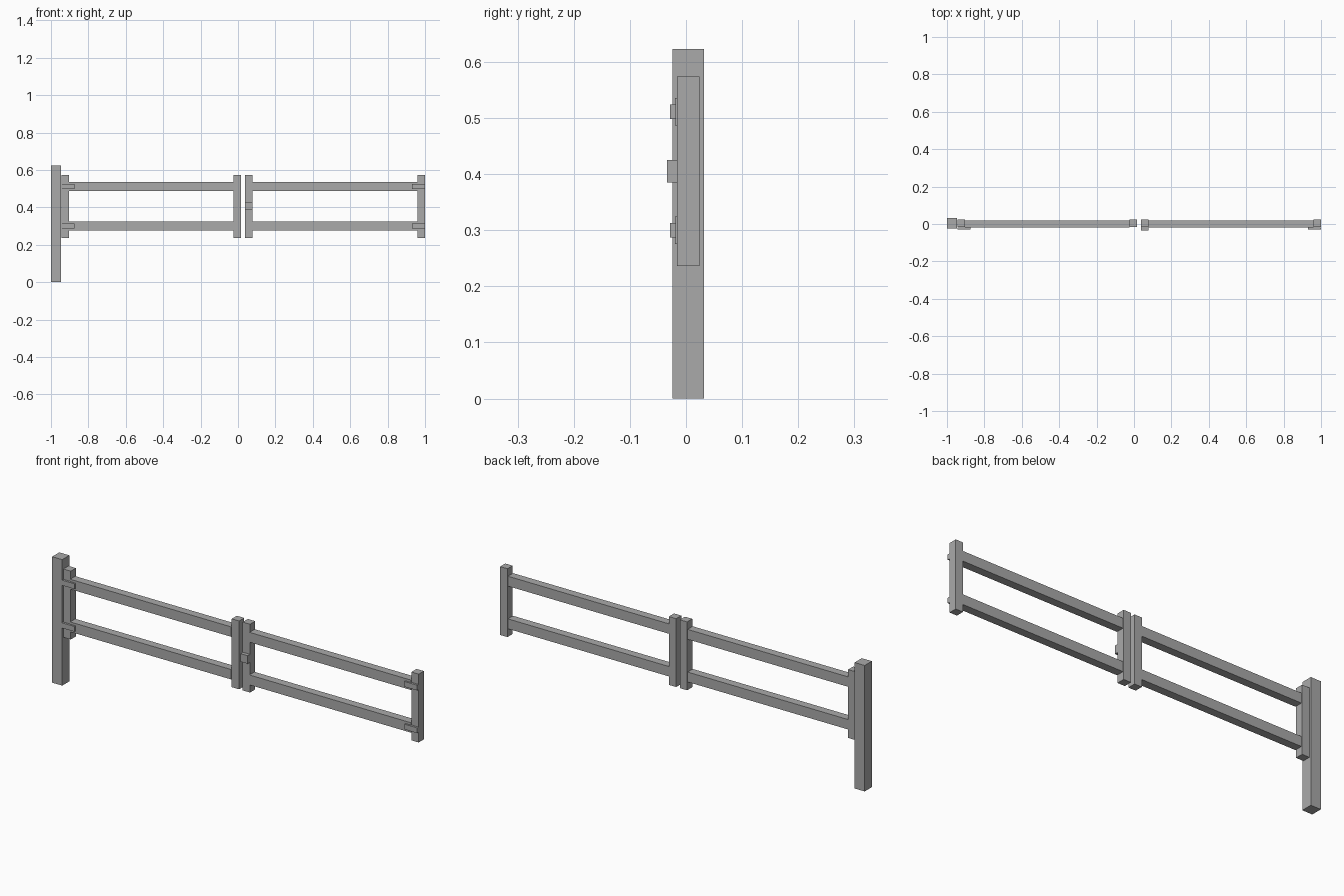
import bpy

cube = bpy.data.objects.get("Cube")
if cube:
    bpy.data.objects.remove(cube, do_unlink=True)

grey = bpy.data.materials.new("plain grey")
grey.use_nodes = True
colour = (0.4, 0.4, 0.4, 1)
grey.diffuse_color = colour
grey.node_tree.nodes["Principled BSDF"].inputs["Base Color"].default_value = colour


def box(name, x, y, z):
    """Box spanning the given (low, high) ranges."""
    spans = (x, y, z)
    bpy.ops.mesh.primitive_cube_add(size=1, location=[(a + b) / 2 for a, b in spans])
    ob = bpy.context.object
    ob.name = name
    ob.scale = [b - a for a, b in spans]
    bpy.ops.object.transform_apply(location=False, rotation=False, scale=True)
    ob.data.materials.append(grey)
    return ob


STILE_Y = (-0.016, 0.024)
RAIL_Y = (-0.02, 0.02)
HINGE_Y = (-0.0285, -0.018)
STILE_Z = (0.236, 0.574)
RAIL_HEIGHTS = {"lower": 0.3, "upper": 0.511}
STILE_W = 0.04
HINGE_LENGTH = 0.07

# Ground post
box("ground_post", (-1, -0.945), (-0.024, 0.032), (0, 0.623))

# Two gate leaves, each hinged at its outer end
for side, x0, x1 in (("right", -0.944, 0.017), ("left", 0.037, 1.0)):
    outer_low = side == "right"
    box(side + "_leaf_stile_a", (x0, x0 + STILE_W), STILE_Y, STILE_Z)
    box(side + "_leaf_stile_b", (x1 - STILE_W, x1), STILE_Y, STILE_Z)
    hinge_x = (x0, x0 + HINGE_LENGTH) if outer_low else (x1 - HINGE_LENGTH, x1)
    for level, z in RAIL_HEIGHTS.items():
        box(f"{side}_leaf_{level}_rail", (x0 + STILE_W, x1 - STILE_W),
            RAIL_Y, (z - 0.0245, z + 0.0245))
        box(f"{side}_leaf_{level}_hinge", hinge_x, HINGE_Y, (z - 0.013, z + 0.013))

# Latch block on the inner stile of the left leaf
box("latch", (0.037, 0.077), (-0.034, -0.016), (0.385, 0.425))
